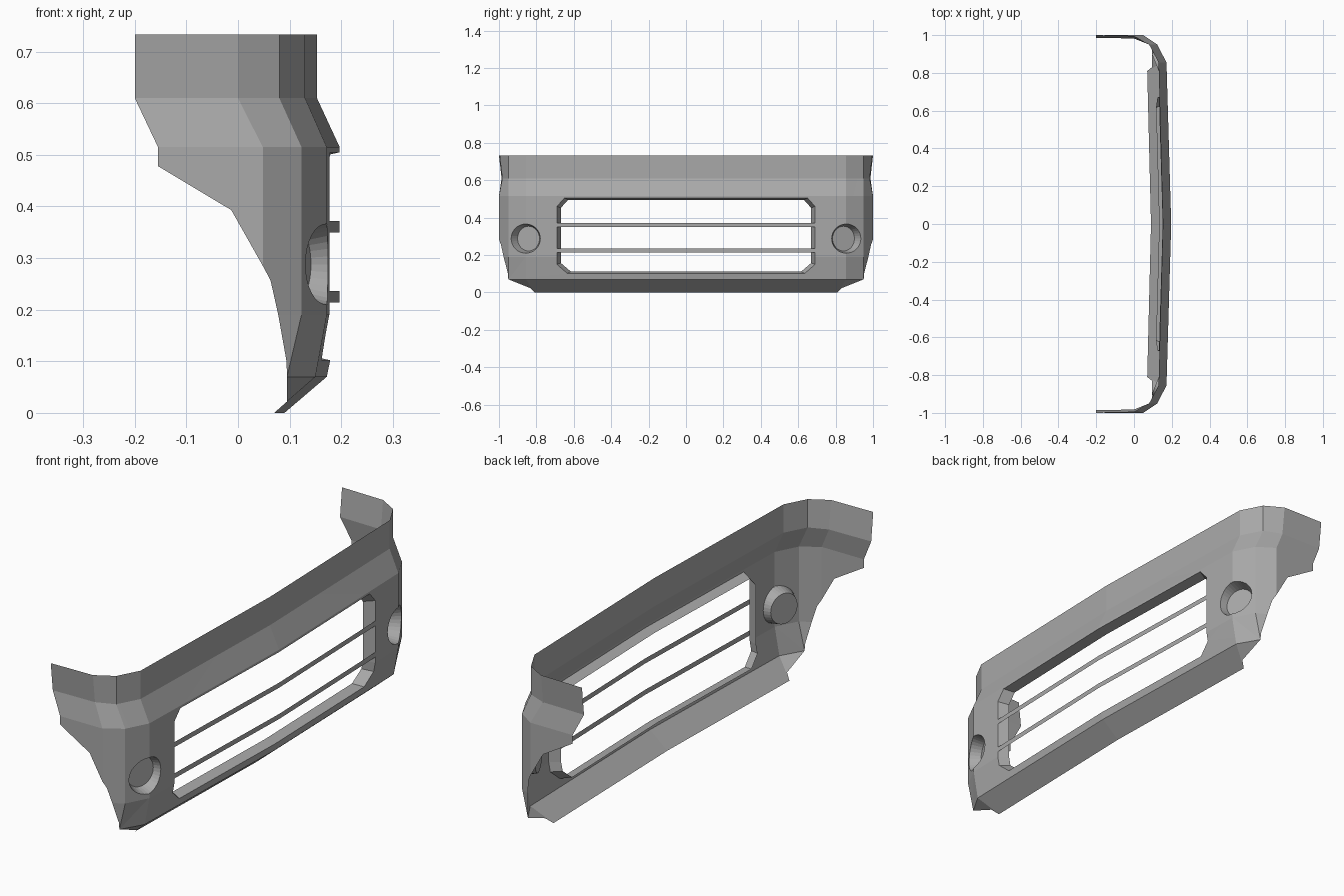
import bpy, bmesh, math
from mathutils import Vector

cube = bpy.data.objects.get("Cube")
if cube:
    bpy.data.objects.remove(cube, do_unlink=True)

grey = bpy.data.materials.new("bumper_grey")
grey.use_nodes = True
colour = (0.4, 0.4, 0.4, 1)
grey.diffuse_color = colour
grey.node_tree.nodes["Principled BSDF"].inputs["Base Color"].default_value = colour

# Depth of the front skin: rows by height, columns by distance from the middle
COLS = [0, 0.855, 0.95]
ROWS = [0.07, 0.19, 0.515, 0.61, 0.733]
LOW, BODY, TOP = (0.172, 0.15, 0.095), (0.197, 0.172, 0.123), (0.153, 0.13, 0.08)
DEPTH = [LOW, BODY, BODY, TOP, TOP]


def locate(value, stops):
    i = 0
    while i < len(stops) - 2 and value > stops[i + 1]:
        i += 1
    return i, (value - stops[i]) / (stops[i + 1] - stops[i])


def skin(y, z):
    c, s = locate(y, COLS)
    r, t = locate(z, ROWS)
    low = DEPTH[r][c] * (1 - s) + DEPTH[r][c + 1] * s
    high = DEPTH[r + 1][c] * (1 - s) + DEPTH[r + 1][c + 1] * s
    return Vector((low * (1 - t) + high * t, y, z))


def finish(name, bm):
    """Make an object from half a part and mirror it across the middle."""
    bmesh.ops.remove_doubles(bm, verts=bm.verts[:], dist=0.0005)
    bmesh.ops.recalc_face_normals(bm, faces=bm.faces[:])
    if sum(f.normal.x * f.calc_area() for f in bm.faces) < 0:
        bmesh.ops.reverse_faces(bm, faces=bm.faces[:])
    mesh = bpy.data.meshes.new(name)
    bm.to_mesh(mesh)
    bm.free()
    mesh.materials.append(grey)
    obj = bpy.data.objects.new(name, mesh)
    bpy.context.collection.objects.link(obj)
    mirror = obj.modifiers.new("mirror", 'MIRROR')
    mirror.use_axis = (False, True, False)
    mirror.merge_threshold = 0.0005


def add_face(bm, points):
    bm.faces.new([bm.verts.new(p) for p in points])


def add_strip(bm, first, second, closed=False):
    n = len(first)
    for i in range(n if closed else n - 1):
        j = (i + 1) % n
        add_face(bm, (first[i], first[j], second[j], second[i]))


# Front opening and round lamp hole, as (y, z) outlines
opening = [(0, 0.102), (0.635, 0.102), (0.69, 0.15), (0.69, 0.19),
           (0.69, 0.46), (0.65, 0.505), (0, 0.505)]
LAMP_Y, LAMP_Z, LAMP_R = 0.857, 0.288, 0.078
lamp = [(LAMP_Y + LAMP_R * math.cos(a), LAMP_Z + LAMP_R * math.sin(a))
        for a in (math.tau * i / 32 for i in range(32))]

# Bumper shell: front skin filled around its holes, creased, then bent to depth
bm = bmesh.new()
outline = [(0, 0.733), (0.95, 0.733), (0.95, 0.07), (0, 0.07)] + opening
for loop in (outline, lamp):
    vs = [bm.verts.new((0, y, z)) for y, z in loop]
    for i, v in enumerate(vs):
        bm.edges.new((v, vs[(i + 1) % len(vs)]))
bmesh.ops.triangle_fill(bm, edges=bm.edges[:], use_beauty=True)
cuts = [((0, COLS[1], 0), (0, 1, 0))] + [((0, 0, z), (0, 0, 1)) for z in ROWS[1:-1]]
for co, no in cuts:
    bmesh.ops.bisect_plane(bm, geom=bm.verts[:] + bm.edges[:] + bm.faces[:],
                           plane_co=co, plane_no=no, dist=0.0001)
for v in bm.verts:
    v.co = skin(v.co.y, v.co.z)

# Wrapped sides with the wheel-arch edge
corner = [skin(0.95, z) for z in ROWS]
bend = [(0.048, 1, 0.515), (0, 0.982, 0.61), (0, 0.996, 0.733)]
rear = [(-0.155, 1, 0.515), (-0.2, 0.986, 0.61), (-0.2, 1, 0.733)]
arch_low, arch_mid = (0.078, 0.975, 0.19), (0.063, 0.99, 0.257)
arch_bend = (0.048, 1, 0.285)
add_strip(bm, corner[2:], bend)
add_strip(bm, bend, rear)
add_face(bm, [rear[0], bend[0], arch_bend, (-0.013, 1, 0.393), (-0.155, 1, 0.478)])
add_face(bm, [bend[0], corner[2], corner[1], arch_low, arch_mid, arch_bend])
add_face(bm, [corner[1], corner[0], (0.094, 0.952, 0.1), arch_low])
finish("bumper_shell", bm)

# Lower lip tucked under the front
bm = bmesh.new()
mid, side = skin(0, 0.07), skin(0.855, 0.07)
lip_end = (0.07, 0.81, 0)
add_face(bm, [mid, side, lip_end, (0.09, 0, 0)])
add_face(bm, [side, corner[0], (0.095, 0.83, 0.022), lip_end])
finish("lower_lip", bm)

# Inward walls around the opening
bm = bmesh.new()
front = [skin(y, z) for y, z in opening]
back = [Vector((p.x - 0.045, p.y * 0.97, 0.303 + (p.z - 0.303) * 0.95)) for p in front]
add_strip(bm, front, back)
finish("opening_frame", bm)

# Two thin grille slats following the bow of the front
for name, low, high in (("lower_slat", 0.214, 0.236), ("upper_slat", 0.35, 0.372)):
    bm = bmesh.new()
    add_face(bm, [skin(0, low), skin(0.69, low), skin(0.69, high), skin(0, high)])
    finish(name, bm)

# Lamp pockets: short cups behind the round holes, closed by a flat floor
bm = bmesh.new()
rim = [skin(y, z) for y, z in lamp]
floor = [Vector((0.118 - (y - LAMP_Y) * 0.3, LAMP_Y - 0.015 + (y - LAMP_Y) * 0.75,
                 LAMP_Z + (z - LAMP_Z) * 0.85)) for y, z in lamp]
add_strip(bm, rim, floor, closed=True)
add_face(bm, floor)
finish("lamp_pocket", bm)
